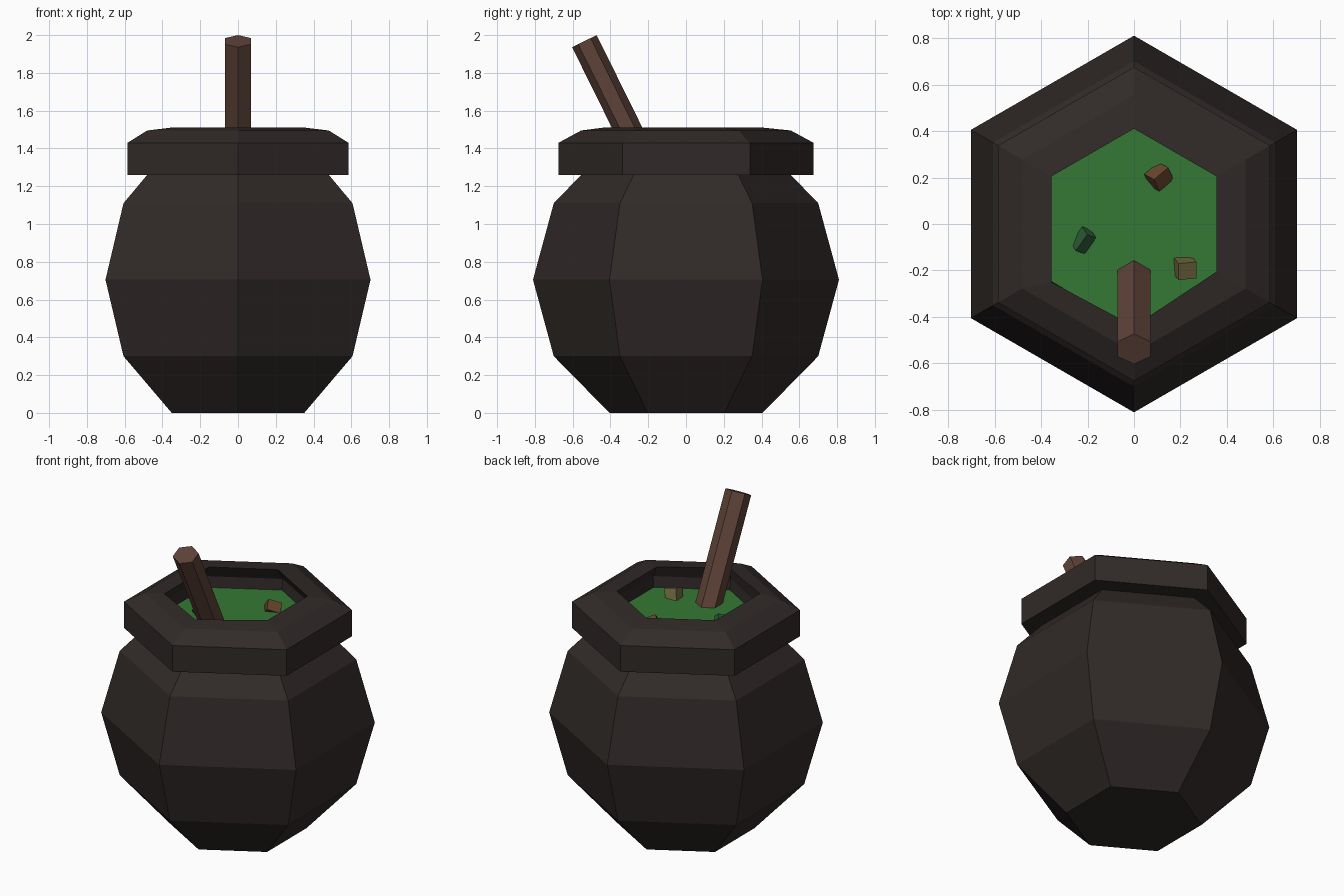
import bpy, bmesh, math
from mathutils import Matrix, Vector, Euler

if "Cube" in bpy.data.objects:
    bpy.data.objects.remove(bpy.data.objects["Cube"])

SIDES = 6


def material(name, rgb):
    m = bpy.data.materials.new(name)
    m.diffuse_color = (*rgb, 1)
    m.use_nodes = True
    m.node_tree.nodes["Principled BSDF"].inputs["Base Color"].default_value = m.diffuse_color
    return m


def finish(name, bm, mat):
    bmesh.ops.recalc_face_normals(bm, faces=bm.faces[:])
    me = bpy.data.meshes.new(name)
    bm.to_mesh(me)
    bm.free()
    ob = bpy.data.objects.new(name, me)
    me.materials.append(mat)
    bpy.context.collection.objects.link(ob)
    return ob


def lathe(name, profile, mat, cap_bottom=False, closed=False):
    """Spin (radius, z) points into a six-sided shell with a corner facing -y."""
    bm = bmesh.new()
    rings = []
    for r, z in profile:
        ring = []
        for i in range(SIDES):
            a = math.tau * i / SIDES - math.pi / 2
            ring.append(bm.verts.new((r * math.cos(a), r * math.sin(a), z)))
        rings.append(ring)
    pairs = list(zip(rings, rings[1:]))
    if closed:
        pairs.append((rings[-1], rings[0]))
    for lo, hi in pairs:
        for i in range(SIDES):
            j = (i + 1) % SIDES
            bm.faces.new((lo[i], lo[j], hi[j], hi[i]))
    if cap_bottom:
        bm.faces.new(rings[0])
    return finish(name, bm, mat)


iron = material("dark_iron", (0.030, 0.023, 0.021))
wood = material("wood", (0.11, 0.055, 0.04))
green = material("broth", (0.035, 0.19, 0.035))

# Pot belly
lathe("pot_body", [(0.405, 0), (0.70, 0.30), (0.81, 0.705), (0.70, 1.11), (0.555, 1.26)],
      iron, cap_bottom=True)

# Thick collar with undercut inner wall
rim = lathe("pot_rim", [(0.555, 1.26), (0.675, 1.26), (0.675, 1.43), (0.555, 1.495), (0.41, 1.51),
                        (0.46, 1.43), (0.45, 1.34)], iron, closed=True)
# Slightly uneven lip at the front left of the opening
for v in rim.data.vertices:
    if abs(v.co.z - 1.51) < 1e-4:
        if v.co.y < -0.4:
            v.co.y -= 0.03
        elif v.co.x < 0 and v.co.y < 0:
            v.co.y -= 0.045

# Broth surface
lathe("broth", [(0.455, 1.36)], green, cap_bottom=True)

# Stirring stick leaning to the front
lean = math.radians(26.3)
axis = Vector((0, -math.sin(lean), math.cos(lean)))
tip, length = Vector((0, -0.538, 1.968)), 0.78
bm = bmesh.new()
bmesh.ops.create_cone(bm, cap_ends=True, segments=6, radius1=0.0725, radius2=0.0725, depth=length)
corner = max(bm.verts, key=lambda v: v.co.y).co
if abs(corner.y - 0.0725) > 1e-3:
    bm.transform(Matrix.Rotation(math.radians(30), 4, 'Z'))
bm.transform(Matrix.Translation(tip - axis * length / 2) @ Matrix.Rotation(lean, 4, 'X')
             @ Matrix.Diagonal((1.115, 1, 1, 1)))
finish("stirring_stick", bm, wood)

# Floating chunks: name, centre, box size, tilt in degrees, colour
chunks = [
    ("brown_chunk", (0.107, 0.203, 1.365), (0.085, 0.07, 0.07), (40, 20, 40), (0.13, 0.06, 0.025)),
    ("leaf_chunk", (-0.217, -0.07, 1.365), (0.05, 0.09, 0.06), (25, 35, -20), (0.025, 0.10, 0.035)),
    ("olive_chunk", (0.22, -0.19, 1.375), (0.08, 0.075, 0.075), (20, 15, 5), (0.16, 0.14, 0.05)),
]
for name, pos, size, tilt, rgb in chunks:
    bm = bmesh.new()
    bmesh.ops.create_cube(bm, size=1)
    rot = Euler([math.radians(t) for t in tilt]).to_matrix().to_4x4()
    bm.transform(Matrix.Translation(pos) @ rot @ Matrix.Diagonal((*size, 1)))
    finish(name, bm, material(name, rgb))
